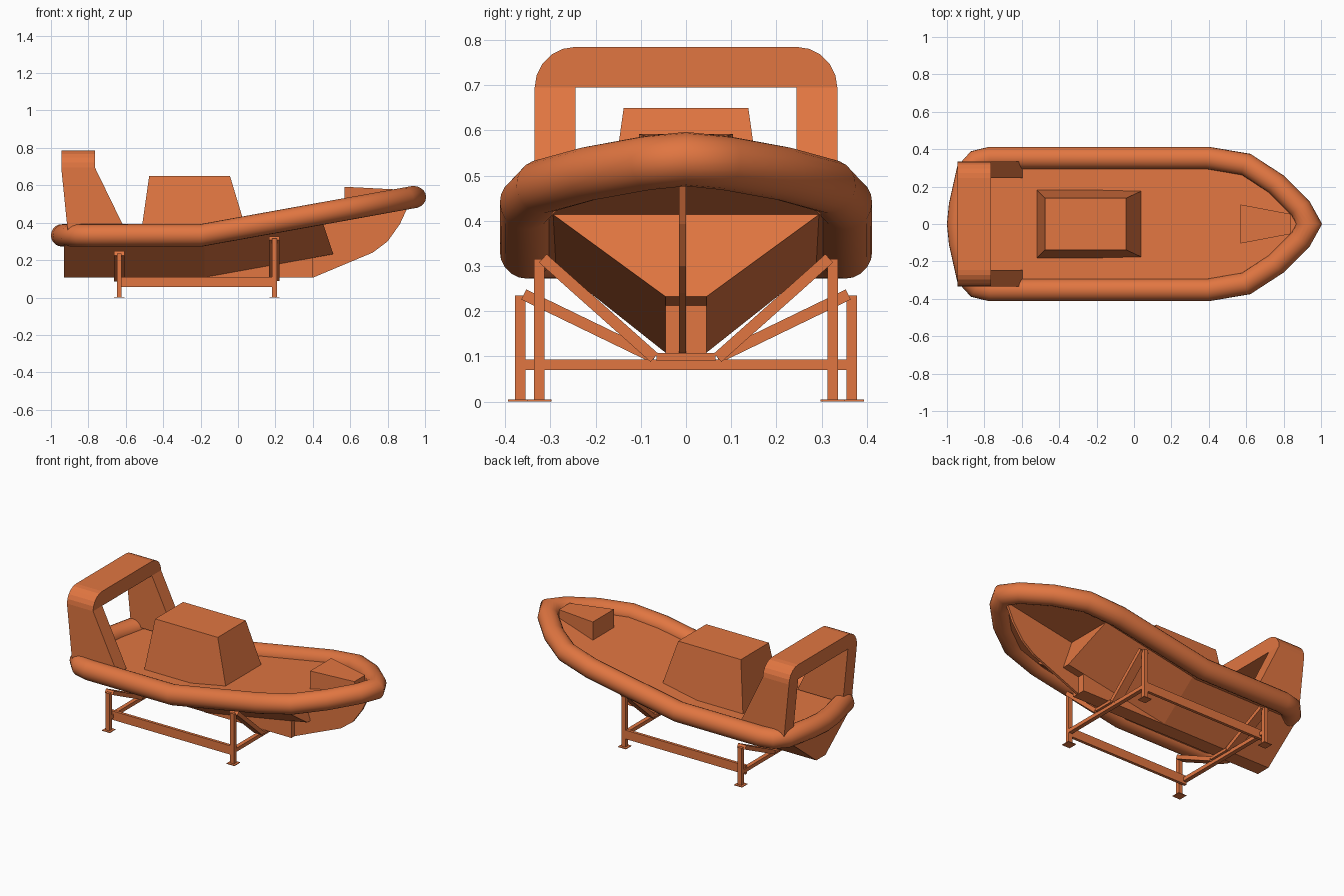
import bpy
import bmesh
import math
from mathutils import Vector

cube = bpy.data.objects.get("Cube")
if cube:
    bpy.data.objects.remove(cube, do_unlink=True)

orange = bpy.data.materials.new("rescue_orange")
orange.use_nodes = True
orange.diffuse_color = (0.75, 0.18, 0.053, 1)
orange.node_tree.nodes["Principled BSDF"].inputs["Base Color"].default_value = orange.diffuse_color


def loft(name, rings, cyclic=False, smooth=False):
    """Skin a list of equal-length point rings; open lofts get end caps."""
    bm = bmesh.new()
    rows = [[bm.verts.new(p) for p in ring] for ring in rings]
    n = len(rows[0])
    pairs = list(zip(rows, rows[1:]))
    if cyclic:
        pairs.append((rows[-1], rows[0]))
    else:
        bm.faces.new(rows[0])
        bm.faces.new(rows[-1])
    for a, b in pairs:
        for i in range(n):
            j = (i + 1) % n
            bm.faces.new((a[i], a[j], b[j], b[i]))
    bmesh.ops.remove_doubles(bm, verts=bm.verts, dist=1e-5)
    bmesh.ops.recalc_face_normals(bm, faces=bm.faces)
    for f in bm.faces:
        f.smooth = smooth
    mesh = bpy.data.meshes.new(name)
    bm.to_mesh(mesh)
    bm.free()
    mesh.materials.append(orange)
    obj = bpy.data.objects.new(name, mesh)
    bpy.context.collection.objects.link(obj)
    return obj


def section(x_low, x_high, half_low, half_high, low, high):
    """Symmetric four-point cross-section across the boat."""
    return [(x_low, -half_low, low), (x_low, half_low, low),
            (x_high, half_high, high), (x_high, -half_high, high)]


def box(name, x, y, z):
    return loft(name, [[(px, y[0], z[0]), (px, y[1], z[0]),
                        (px, y[1], z[1]), (px, y[0], z[1])] for px in x])


def sheer(x):
    """Height of the tube centre, rising toward the bow."""
    return 0.332 + max(0, x + 0.2) * 0.18


# Inflatable collar
side = [(-0.93, 0.1), (-0.89, 0.28), (-0.84, 0.335), (-0.77, 0.352), (-0.2, 0.352),
        (0.4, 0.352), (0.6, 0.318), (0.76, 0.214), (0.89, 0.085)]
bow, stern = (0.937, 0), (-0.94, 0)
loop = [stern] + side + [bow] + [(x, -y) for x, y in reversed(side)]
path = [Vector((x, y, sheer(x))) for x, y in loop]
radius = 0.06
rings = []
for i, p in enumerate(path):
    before = (p - path[i - 1]).normalized()
    after = (path[(i + 1) % len(path)] - p).normalized()
    tangent = (before + after).normalized()
    across = tangent.cross(Vector((0, 0, 1))).normalized()
    up = across.cross(tangent)
    miter = 1 / tangent.dot(after)
    turns = [math.tau * k / 20 for k in range(20)]
    rings.append([p + radius * (across * math.cos(t) * miter + up * math.sin(t)) for t in turns])
loft("collar_tube", rings, cyclic=True, smooth=True)

# Deck slab following the collar
stations = [(-0.935, 0.06)] + side + [(0.93, 0.02)]
loft("deck", [section(x, x, y, y, sheer(x) - 0.035, sheer(x) + 0.008) for x, y in stations])

# V hull with raked front panel, centre skeg and bow keel plate
loft("hull", [section(-0.93, -0.93, 0.045, 0.3, 0.108, 0.31),
              section(-0.18, -0.18, 0.045, 0.3, 0.108, 0.31),
              section(0.51, 0.447, 0.045, 0.3, 0.232, 0.418)])
loft("skeg", [section(-0.2, -0.2, 0.045, 0.045, 0.106, 0.13),
              section(0.4, 0.4, 0.045, 0.045, 0.106, 0.225)])
keel = [(0.38, 0.108), (0.405, 0.108), (0.72, 0.24), (0.8, 0.3),
        (0.866, 0.393), (0.915, 0.5), (0.38, 0.42)]
loft("bow_keel", [[(x, y, z) for x, z in keel] for y in (-0.015, 0)])

# Console and bow locker
loft("console", [[(-0.52, -0.182, 0.335), (0.052, -0.182, 0.335), (0.052, 0.182, 0.335), (-0.52, 0.182, 0.335)],
                 [(-0.475, -0.138, 0.65), (-0.043, -0.138, 0.65), (-0.043, 0.138, 0.65), (-0.475, 0.138, 0.65)]])
loft("bow_locker", [section(0.57, 0.57, 0.104, 0.104, 0.46, 0.592),
                    section(0.84, 0.84, 0.053, 0.053, 0.5, 0.578)])

# Stern arch with rounded shoulders and splayed legs
foot, shoulder, hole = 0.35, 0.695, 0.245
half = [((0.335, foot), (hole, foot)), ((0.335, shoulder), (hole, shoulder))]
for k in range(1, 6):
    a = math.pi / 2 * k / 5
    half.append(((hole + 0.09 * math.cos(a), shoulder + 0.09 * math.sin(a)), (hole, shoulder)))
spine = half + [((-o[0], o[1]), (-i[0], i[1])) for o, i in reversed(half)]


def arch_ring(outer, inner):
    back, front = (-0.91, -0.597) if outer[1] == foot else (-0.945, -0.765)
    return [(back, *outer), (front, *outer), (front, *inner), (back, *inner)]


loft("stern_arch", [arch_ring(o, i) for o, i in spine])

# Cradle: posts, feet, sloped arms, cross bars and side rails
for label, x, y, top in (("rear", -0.635, 0.367, 0.235), ("front", 0.195, 0.325, 0.315)):
    for s, hand in ((1, "left"), (-1, "right")):
        tag = f"{label}_{hand}"
        box(f"{tag}_post", (x - 0.013, x + 0.013), (s * y - 0.012, s * y + 0.012), (0, top))
        box(f"{tag}_foot", (x - 0.027, x + 0.027), (s * y - 0.027, s * y + 0.027), (0, 0.004))
        high, low = Vector((x, s * (y - 0.008), top + 0.002)), Vector((x, s * 0.07, 0.097))
        normal = (high - low).normalized().cross(Vector((1, 0, 0))) * 0.0125
        wide = Vector((0.028, 0, 0))
        loft(f"{tag}_arm", [[p - wide - normal, p + wide - normal, p + wide + normal, p - wide + normal]
                            for p in (low, high)])
    box(f"{label}_cross_bar", (x - 0.013, x + 0.013), (-y, y), (0.07, 0.093))
    box(f"{label}_keel_rest", (x - 0.028, x + 0.028), (-0.065, 0.065), (0.09, 0.107))
for s, hand in ((1, "left"), (-1, "right")):
    box(f"{hand}_rail", (-0.645, 0.19), (s * 0.327 - 0.009, s * 0.327 + 0.009), (0.055, 0.11))
